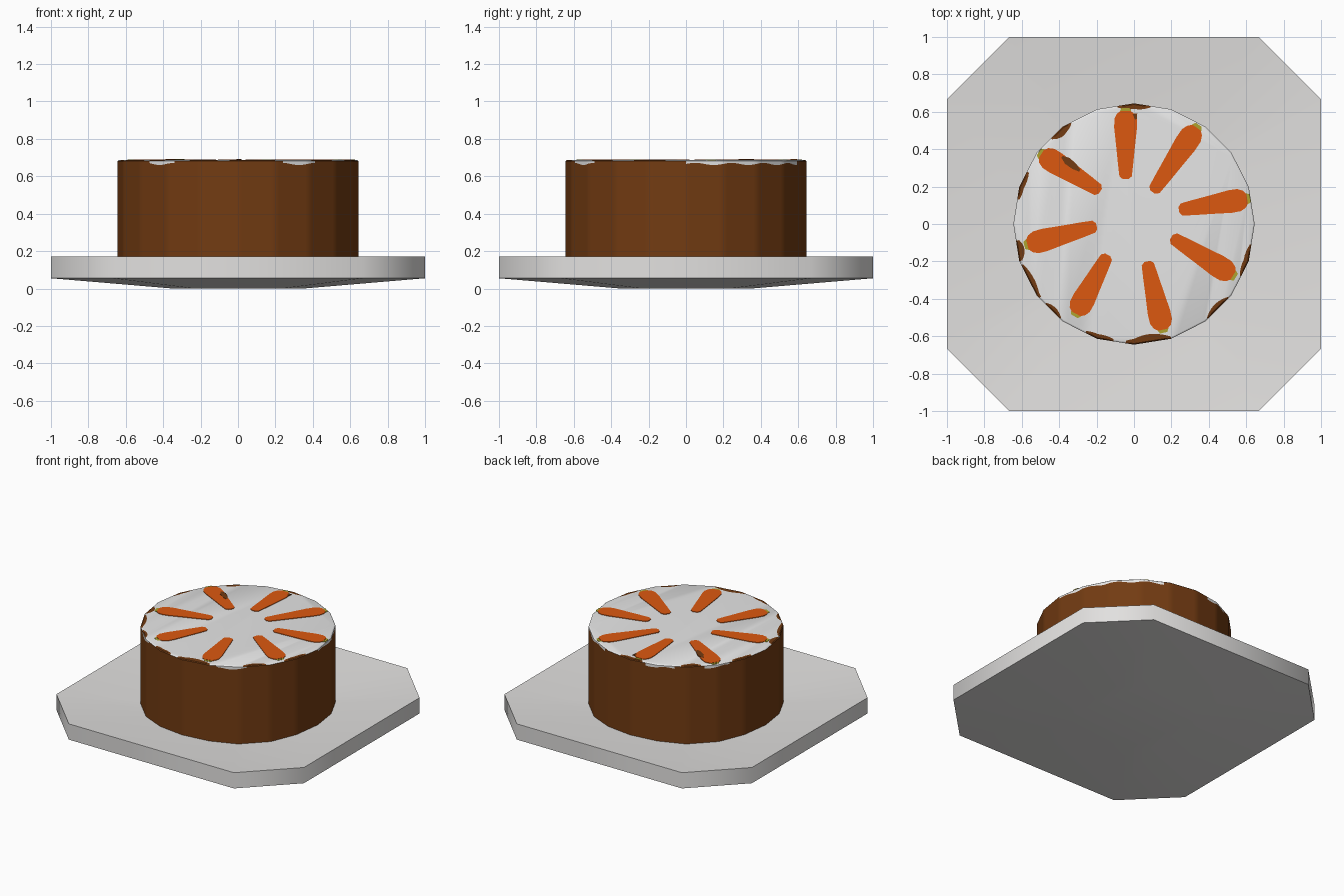
import bpy, bmesh, math
from mathutils import Vector

if "Cube" in bpy.data.objects:
    bpy.data.objects.remove(bpy.data.objects["Cube"])


def mat(name, rgb):
    m = bpy.data.materials.new(name)
    m.diffuse_color = (*rgb, 1)
    m.use_nodes = True
    m.node_tree.nodes["Principled BSDF"].inputs["Base Color"].default_value = m.diffuse_color
    return m


WHITE = mat("plate white", (0.76, 0.75, 0.74))
ICING = mat("icing white", (0.80, 0.80, 0.80))
BROWN = mat("sponge brown", (0.17, 0.044, 0.006))
ORANGE = mat("carrot orange", (0.72, 0.098, 0.005))
GREEN = mat("stalk green", (0.42, 0.37, 0.03))


def finish(name, bm, mats, angle=None):
    bmesh.ops.recalc_face_normals(bm, faces=bm.faces)
    me = bpy.data.meshes.new(name)
    bm.to_mesh(me)
    bm.free()
    for m in mats:
        me.materials.append(m)
    ob = bpy.data.objects.new(name, me)
    bpy.context.collection.objects.link(ob)
    if angle:
        bpy.ops.object.select_all(action='DESELECT')
        ob.select_set(True)
        bpy.context.view_layer.objects.active = ob
        bpy.ops.object.shade_smooth_by_angle(angle=math.radians(angle))
    return ob


def loft(bm, rings, rule=lambda ring, i: 0):
    """Skin closed rings of points, capping both ends."""
    vs = [[bm.verts.new(p) for p in r] for r in rings]
    n = len(vs[0])
    for k in range(len(vs) - 1):
        for i in range(n):
            j = (i + 1) % n
            f = bm.faces.new((vs[k][i], vs[k][j], vs[k + 1][j], vs[k + 1][i]))
            f.material_index = rule(k, i)
    bm.faces.new(vs[0][::-1])
    bm.faces.new(vs[-1]).material_index = rule(len(vs) - 1, 0)


# Plate: dished square with cut corners
c = 0.667
OCT = [(1, -c), (1, c), (c, 1), (-c, 1), (-1, c), (-1, -c), (-c, -1), (c, -1)]
bm = bmesh.new()
loft(bm, [[(x * s, y * s, z) for x, y in OCT]
          for s, z in ((0.35, 0), (1, 0.055), (1, 0.17), (0.35, 0.10))])
finish("plate", bm, [WHITE], 50)

# Cake: 20-sided drum with ragged icing along the rim
R, STEP = 0.645, 2
BARE = [(90, 8, .022), (128, 6, .03), (161, 8, .018), (193, 6, .03),
        (209, 10, .02), (227, 5, .016), (253, 8, .018), (277, 12, .035),
        (315, 7, .02), (342, 8, .02)]          # bare arcs: centre, half width, depth
DRIPS = [(0, 68), (100, 118), (136, 152), (222, 238), (292, 310)]


def bare_depth(a):
    for mid, half, d in BARE:
        t = abs(a - mid) / half
        if t < 1:
            return d * (1 - t * t)
    return 0


def edge(a, z, inset=0):
    # radius of the straight-sided 20-gon at angle a
    r = R * math.cos(math.radians(9)) / math.cos(math.radians(a % 18 - 9)) - inset
    return (r * math.cos(math.radians(a)), r * math.sin(math.radians(a)), z)


def cake_rule(ring, i):
    a = i * STEP + STEP / 2
    if ring == 0:
        return 0
    if ring == 1:
        return int(any(lo < a < hi for lo, hi in DRIPS))
    if ring in (2, 3):
        return int(bare_depth(a) == 0)
    return 1


angs = range(0, 360, STEP)
bm = bmesh.new()
loft(bm, [[edge(a, 0.05) for a in angs],
          [edge(a, 0.666 + 0.006 * math.sin(a * 0.35)) for a in angs],
          [edge(a, 0.681) for a in angs],
          [edge(a, 0.686, 0.006) for a in angs],
          [edge(a, 0.687, 0.008 + bare_depth(a)) for a in angs]], cake_rule)
finish("cake", bm, [BROWN, ICING], 30)

# Carrots: inner tip and outer end of each, as thin plates on the icing
CARROTS = [((-.045, .24), (-.045, .605)), ((.10, .17), (.335, .515)),
           ((.24, .075), (.605, .135)), ((.20, -.07), (.53, -.275)),
           ((.07, -.20), (.155, -.565)), ((-.14, -.165), (-.31, -.48)),
           ((-.20, -.01), (-.57, -.11)), ((-.18, .175), (-.495, .375))]
OUTLINE = [(0, .015), (.04, .033), (.2, .04), (.5, .051), (.75, .061),
           (.88, .060), (.96, .046), (1, .025)]   # along, half width
STALK = [(.94, .03), (1.0, .03), (1.045, .02)]


def plate_shape(name, tip, end, profile, z, m):
    tip, end = Vector(tip), Vector(end)
    d = end - tip
    n = Vector((-d.y, d.x)).normalized()
    pts = [tip + d * t + n * w for t, w in profile]
    pts += [tip + d * t - n * w for t, w in reversed(profile)]
    bm = bmesh.new()
    loft(bm, [[(p.x, p.y, h) for p in pts] for h in (0.684, z)])
    finish(name, bm, [m])


for k, (tip, end) in enumerate(CARROTS, 1):
    plate_shape(f"carrot_{k}", tip, end, OUTLINE, 0.691, ORANGE)
    plate_shape(f"carrot_stalk_{k}", tip, end, STALK, 0.689, GREEN)

# Small brown crumbs showing on two carrots
CRUMB = [(0, .006), (.3, .017), (.7, .02), (1, .006)]
plate_shape("crumb_1", (-.29, .285), (-.385, .36), CRUMB, 0.6925, BROWN)
plate_shape("crumb_2", (.01, .56), (.005, .59), [(0, .005), (1, .013)], 0.6925, BROWN)
